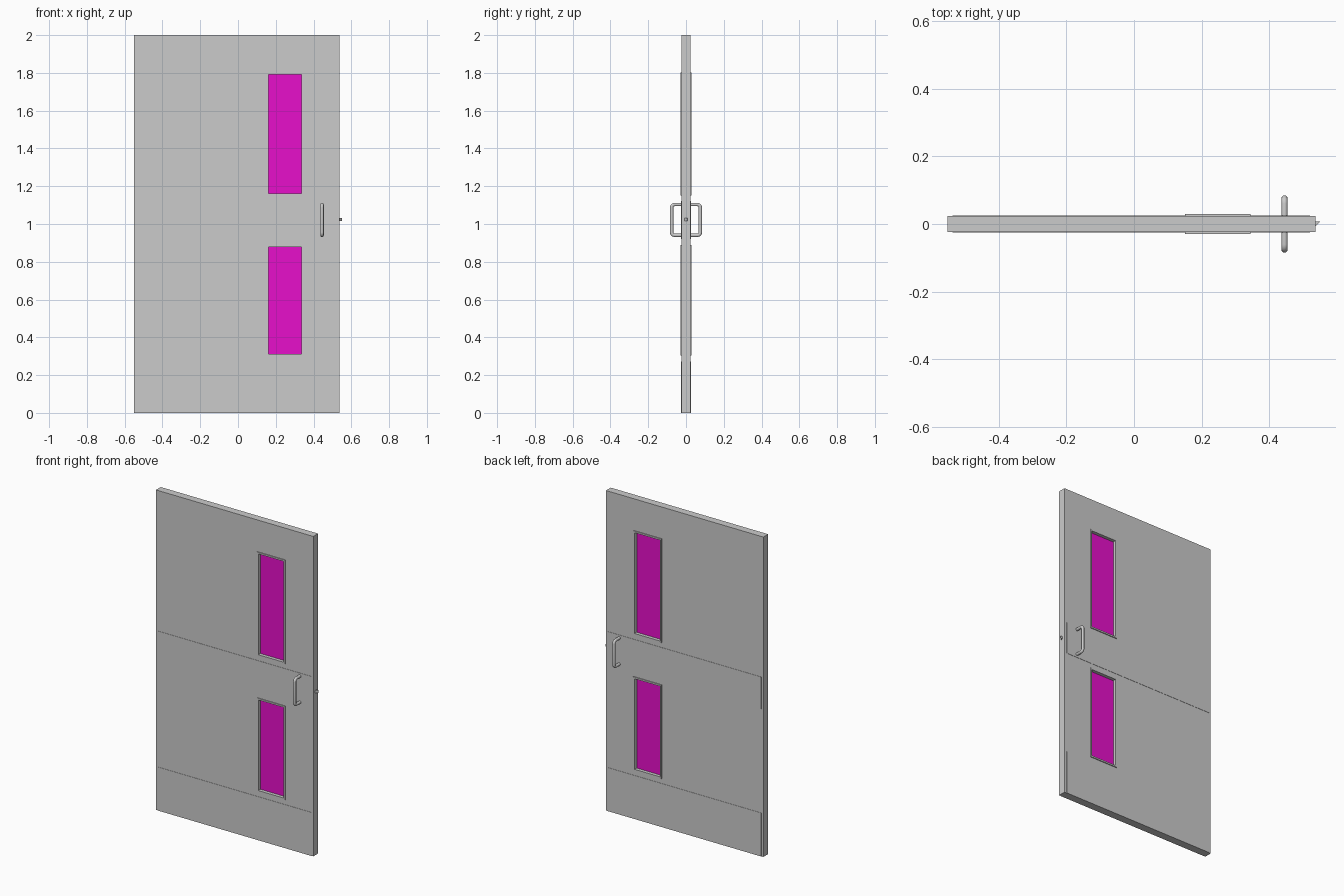
import bpy, bmesh, math

if "Cube" in bpy.data.objects:
    bpy.data.objects.remove(bpy.data.objects["Cube"])

DOOR_X = (-0.551, 0.537)
GLASS_X = (0.161, 0.335)
WINDOWS = {"upper": (1.162, 1.792), "lower": (0.313, 0.879)}
RIM = 0.01


def finish(name, bm):
    bmesh.ops.recalc_face_normals(bm, faces=bm.faces)
    mesh = bpy.data.meshes.new(name)
    bm.to_mesh(mesh)
    bm.free()
    obj = bpy.data.objects.new(name, mesh)
    bpy.context.collection.objects.link(obj)
    return obj


def panel(name, x, z, half, holes=(), y=0.0):
    """Upright slab of half-thickness `half`, with rectangular through-holes."""
    xs = sorted({*x, *(v for h in holes for v in h[0])})
    zs = sorted({*z, *(v for h in holes for v in h[1])})
    bm = bmesh.new()
    grid = [[bm.verts.new((a, y - half, b)) for b in zs] for a in xs]
    for i in range(len(xs) - 1):
        for j in range(len(zs) - 1):
            cx, cz = (xs[i] + xs[i + 1]) / 2, (zs[j] + zs[j + 1]) / 2
            if any(h[0][0] < cx < h[0][1] and h[1][0] < cz < h[1][1] for h in holes):
                continue
            bm.faces.new((grid[i][j], grid[i + 1][j], grid[i + 1][j + 1], grid[i][j + 1]))
    top = bmesh.ops.extrude_face_region(bm, geom=bm.faces[:])["geom"]
    bmesh.ops.translate(bm, vec=(0, 2 * half, 0),
                        verts=[g for g in top if isinstance(g, bmesh.types.BMVert)])
    return finish(name, bm)


def grow(span, d):
    return (span[0] - d, span[1] + d)


# Door leaf with two window openings
panel("door_leaf", DOOR_X, (0, 2), 0.0235,
      [(grow(GLASS_X, RIM / 2), grow(z, RIM / 2)) for z in WINDOWS.values()])

# Window frames and glass
purple = bpy.data.materials.new("purple_glass")
purple.diffuse_color = (0.8, 0.005, 0.6, 1)
purple.use_nodes = True
purple.node_tree.nodes["Principled BSDF"].inputs["Base Color"].default_value = purple.diffuse_color
for name, z in WINDOWS.items():
    panel(name + "_window_frame", grow(GLASS_X, RIM), grow(z, RIM), 0.029, [(GLASS_X, z)])
    glass = panel(name + "_glass", grow(GLASS_X, RIM / 4), grow(z, RIM / 4), 0.008)
    glass.data.materials.append(purple)


# Pull handle: round bar bent into a U
def handle(name, side, x=0.445, z0=0.94, z1=1.103, reach=0.076, bend=0.016):
    path = [(0.02, z0)]
    for cz, start in ((z0 + bend, -90), (z1 - bend, 0)):
        for k in range(7):
            a = math.radians(start + 15 * k)
            path.append((reach - bend + bend * math.cos(a), cz + bend * math.sin(a)))
    path.append((0.02, z1))
    curve = bpy.data.curves.new(name, "CURVE")
    curve.dimensions = "3D"
    curve.bevel_depth = 0.0092
    curve.bevel_resolution = 3
    curve.use_fill_caps = True
    spline = curve.splines.new("POLY")
    spline.points.add(len(path) - 1)
    for p, (y, z) in zip(spline.points, path):
        p.co = (x, side * y, z, 1)
    obj = bpy.data.objects.new(name, curve)
    bpy.context.collection.objects.link(obj)
    bpy.ops.object.select_all(action="DESELECT")
    obj.select_set(True)
    bpy.context.view_layer.objects.active = obj
    bpy.ops.object.convert(target="MESH")
    bpy.ops.object.shade_smooth_by_angle(angle=math.radians(40))


# Thin plates and a handle on each face
PLATE_X = (-0.537, 0.521)
for face, side in (("front", -1), ("back", 1)):
    panel(face + "_kick_plate", PLATE_X, (0, 0.272), 0.0015, y=side * 0.0237)
    panel(face + "_push_plate", PLATE_X, (0.92, 1.122), 0.0015, y=side * 0.0237)
    handle(face + "_handle", side)

# Latch: wedge sticking out of the door edge
bm = bmesh.new()
base = bm.faces.new([bm.verts.new((x, y, 1.015)) for x, y in
                     ((0.53, -0.007), (0.537, -0.007), (0.551, 0.007), (0.53, 0.007))])
top = bmesh.ops.extrude_face_region(bm, geom=[base])["geom"]
bmesh.ops.translate(bm, vec=(0, 0, 0.016),
                    verts=[g for g in top if isinstance(g, bmesh.types.BMVert)])
finish("latch", bm)
